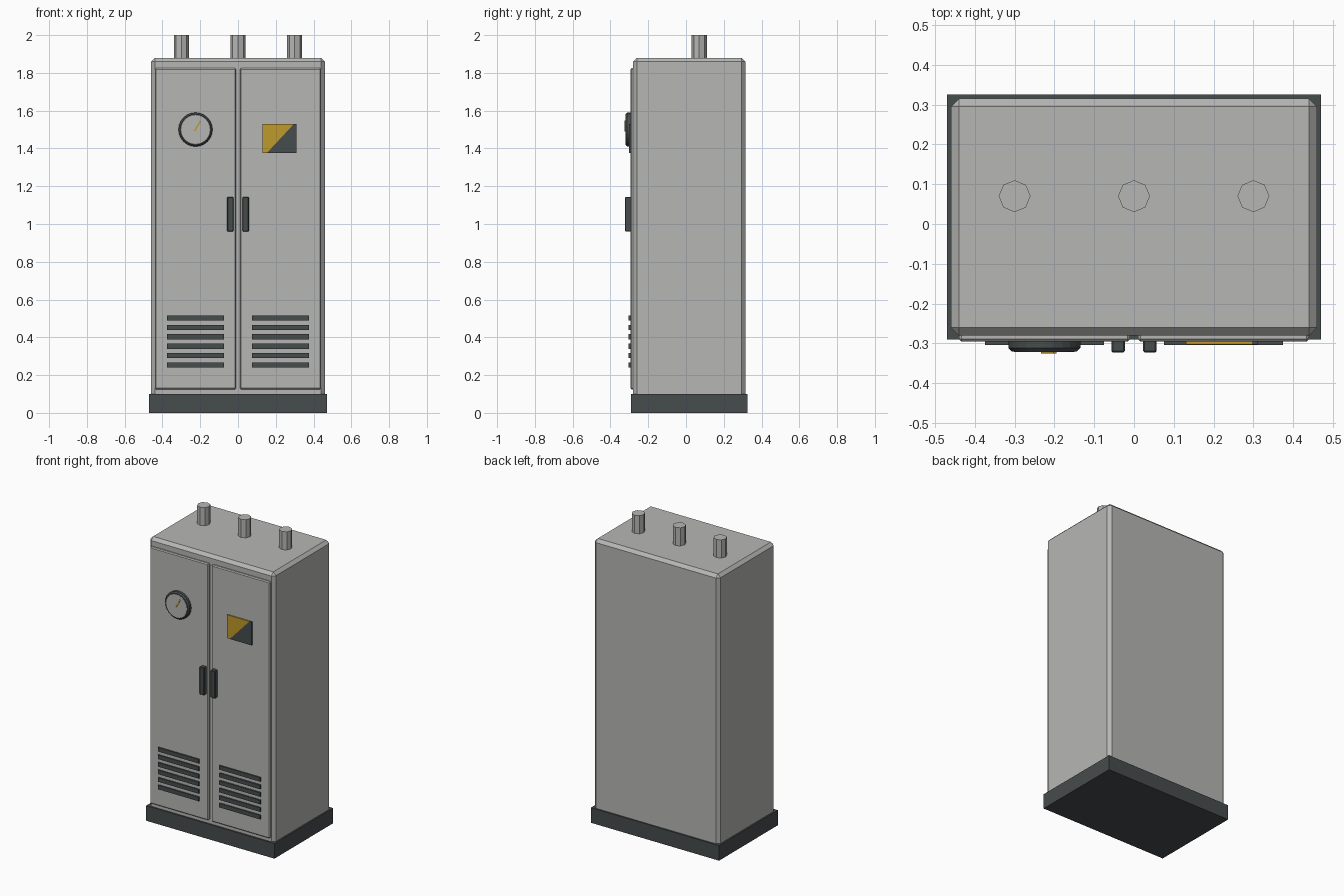
import bpy, bmesh, math
from mathutils import Matrix

if "Cube" in bpy.data.objects:
    bpy.data.objects.remove(bpy.data.objects["Cube"])


def material(name, rgb):
    m = bpy.data.materials.new(name)
    m.diffuse_color = (*rgb, 1.0)
    m.use_nodes = True
    m.node_tree.nodes["Principled BSDF"].inputs["Base Color"].default_value = m.diffuse_color
    return m


GREY = material("light grey paint", (0.47, 0.475, 0.46))
DARK = material("dark slate", (0.062, 0.072, 0.075))
AMBER = material("amber yellow", (0.52, 0.32, 0.025))


def finish(name, bm, mats):
    me = bpy.data.meshes.new(name)
    bmesh.ops.recalc_face_normals(bm, faces=bm.faces[:])
    bm.to_mesh(me)
    bm.free()
    ob = bpy.data.objects.new(name, me)
    bpy.context.collection.objects.link(ob)
    for m in mats:
        me.materials.append(m)
    return ob


def box(name, x, y, z, mat, bevel=0.0, tilt=0.0):
    """Box from (min, max) ranges, optional chamfer and tilt about y."""
    bm = bmesh.new()
    size = [r[1] - r[0] for r in (x, y, z)]
    bmesh.ops.create_cube(bm, size=1.0, matrix=Matrix.Diagonal((*size, 1)))
    if bevel:
        bmesh.ops.bevel(bm, geom=bm.edges[:], offset=bevel, segments=1,
                        profile=0.5, affect='EDGES')
    ob = finish(name, bm, [mat])
    ob.location = [(r[0] + r[1]) / 2 for r in (x, y, z)]
    ob.rotation_euler.y = tilt
    return ob


def cylinder(name, centre, r1, r2, depth, sides, mat, facing_front=False):
    bm = bmesh.new()
    bmesh.ops.create_cone(bm, cap_ends=True, segments=sides,
                          radius1=r1, radius2=r2, depth=depth)
    ob = finish(name, bm, [mat])
    ob.location = centre
    if facing_front:
        ob.rotation_euler.x = math.pi / 2
    return ob


# Plinth and cabinet body
box("plinth", (-0.47, 0.47), (-0.29, 0.325), (0.0, 0.10), DARK)
box("cabinet_body", (-0.46, 0.46), (-0.28, 0.315), (0.08, 1.88), GREY, 0.02)

# Doors, handles and vent slats, mirrored left and right
for side, s in (("left", -1), ("right", 1)):
    def span(a, b):
        return tuple(sorted((s * a, s * b)))
    box(f"door_{side}", span(0.01, 0.44), (-0.295, -0.27), (0.125, 1.825), GREY, 0.006)
    box(f"handle_{side}", span(0.023, 0.057), (-0.323, -0.29), (0.96, 1.143), DARK, 0.004)
    for i in range(6):
        z = 0.253 + 0.05 * i
        box(f"vent_slat_{side}_{i + 1}", span(0.075, 0.375), (-0.304, -0.29),
            (z - 0.0135, z + 0.0135), DARK)

# Pressure gauge: drum, chamfered rim, dial and needle
cylinder("gauge_drum", (-0.225, -0.301, 1.50), 0.09, 0.09, 0.022, 24, DARK, True)
cylinder("gauge_rim", (-0.225, -0.316, 1.50), 0.09, 0.082, 0.008, 24, DARK, True)
cylinder("gauge_dial", (-0.225, -0.318, 1.50), 0.076, 0.076, 0.007, 24, GREY, True)
box("gauge_needle", (-0.218, -0.210), (-0.325, -0.320), (1.488, 1.551), AMBER,
    tilt=math.radians(30))

# Warning plate, cut on a diagonal into two colours
bm = bmesh.new()
bmesh.ops.create_cube(bm, size=1.0, matrix=Matrix.Translation((0.221, -0.2985, 1.4525))
                      @ Matrix.Diagonal((0.18, 0.009, 0.155, 1)))
bottom, normal = (0.152, 0, 1.375), (1, 0, -0.93)
bmesh.ops.bisect_plane(bm, geom=bm.verts[:] + bm.edges[:] + bm.faces[:],
                       plane_co=bottom, plane_no=normal)
for f in bm.faces:
    c = f.calc_center_median()
    f.material_index = int((c.x - bottom[0]) * normal[0] + (c.z - bottom[2]) * normal[2] > 0)
finish("warning_plate", bm, [AMBER, DARK])

# Roof pipe stubs
for i, x in enumerate((-0.3, 0.0, 0.3)):
    cylinder(f"roof_pipe_{i + 1}", (x, 0.07, 1.93), 0.04, 0.04, 0.14, 8, GREY)
